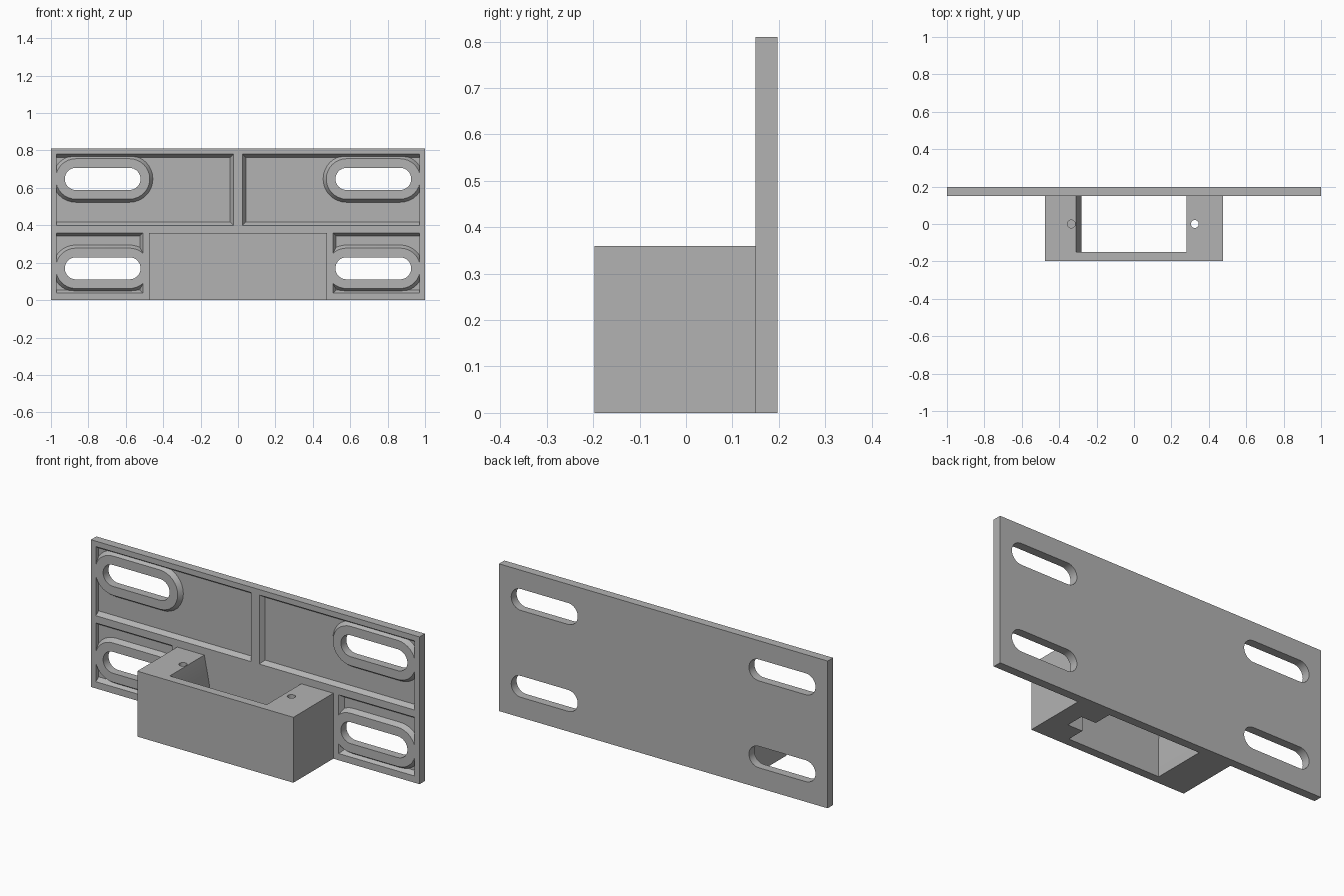
import bpy, bmesh, math

if "Cube" in bpy.data.objects:
    bpy.data.objects.remove(bpy.data.objects["Cube"], do_unlink=True)

grey = bpy.data.materials.new("plain_grey")
grey.use_nodes = True
grey.diffuse_color = (0.45, 0.45, 0.45, 1)
grey.node_tree.nodes["Principled BSDF"].inputs["Base Color"].default_value = (0.45, 0.45, 0.45, 1)

FACE, BACK, DEPTH, TAPER = 0.15, 0.197, 0.025, 0.017
FLOOR = FACE + DEPTH


def loft(name, ring_a, ring_b):
    """Solid between two matching rings of 3D points."""
    bm = bmesh.new()
    a = [bm.verts.new(p) for p in ring_a]
    b = [bm.verts.new(p) for p in ring_b]
    bm.faces.new(a)
    bm.faces.new(b[::-1])
    for i in range(len(a)):
        j = (i + 1) % len(a)
        bm.faces.new((a[i], b[i], b[j], a[j]))
    bmesh.ops.recalc_face_normals(bm, faces=bm.faces)
    mesh = bpy.data.meshes.new(name)
    bm.to_mesh(mesh)
    bm.free()
    mesh.materials.append(grey)
    obj = bpy.data.objects.new(name, mesh)
    bpy.context.scene.collection.objects.link(obj)
    return obj


def rect(x0, x1, z0, z1, y):
    return [(x0, y, z0), (x1, y, z0), (x1, y, z1), (x0, y, z1)]


def box(name, x0, x1, y0, y1, z0, z1):
    return loft(name, rect(x0, x1, z0, z1, y0), rect(x0, x1, z0, z1, y1))


def stadium(x0, x1, z, r, y, steps=16):
    """Rounded slot outline around the centre line x0..x1."""
    pts = []
    for cx, start in ((x1, -90), (x0, 90)):
        for i in range(steps + 1):
            a = math.radians(start + 180 * i / steps)
            pts.append((cx + r * math.cos(a), y, z + r * math.sin(a)))
    return pts


def circle(x, r, z, steps=24):
    return [(x + r * math.cos(math.tau * i / steps), r * math.sin(math.tau * i / steps), z)
            for i in range(steps)]


def cut(target, cutter):
    """Subtract the cutter and discard it."""
    mod = target.modifiers.new("cut", 'BOOLEAN')
    mod.operation, mod.solver, mod.object = 'DIFFERENCE', 'EXACT', cutter
    bpy.context.view_layer.update()
    graph = bpy.context.evaluated_depsgraph_get()
    mesh = bpy.data.meshes.new_from_object(target.evaluated_get(graph))
    target.modifiers.clear()
    target.data = mesh
    bpy.data.objects.remove(cutter, do_unlink=True)


# Back plate with tapered pockets and long slots
plate = box("mounting_plate", -1, 1, FACE, BACK, 0, 0.81)
SLOT_IN, SLOT_OUT = 0.58, 0.867


def pocket_ring(side, inner, z0, z1, y):
    t = TAPER * (y - FACE) / DEPTH
    xs = sorted((side * (inner + t), side * 0.97))
    return rect(xs[0], xs[1], z0 + t, z1 - t, y)


def boss_ring(x0, x1, z, y):
    return stadium(x0, x1, z, 0.108 + TAPER * (y - FACE) / DEPTH, y)


for side in (-1, 1):
    x0, x1 = sorted((side * SLOT_IN, side * SLOT_OUT))
    for inner, z0, z1, slot_z in ((0.025, 0.4, 0.78, 0.648), (0.508, 0.037, 0.36, 0.17)):
        pocket = loft("pocket", pocket_ring(side, inner, z0, z1, FACE - 0.01),
                      pocket_ring(side, inner, z0, z1, FLOOR))
        boss = loft("boss", boss_ring(x0, x1, slot_z, FACE - 0.03),
                    boss_ring(x0, x1, slot_z, FLOOR + 0.01))
        cut(pocket, boss)
        cut(plate, pocket)
        cut(plate, loft("slot", stadium(x0, x1, slot_z, 0.059, FACE - 0.05),
                        stadium(x0, x1, slot_z, 0.059, BACK + 0.05)))

# Front holder: open frame around a rectangular shaft
holder = box("front_holder", -0.475, 0.475, -0.197, FACE, 0, 0.36)
cut(holder, box("shaft", -0.28, 0.28, -0.15, FACE + 0.05, -0.05, 0.41))

# Steep lead-in on one inner wall
profile = [(-0.2, 0.41), (-0.32, 0.41), (-0.31, 0.36), (-0.28, 0.21), (-0.2, 0.21)]
cut(holder, loft("lead_in", [(x, -0.15, z) for x, z in profile],
                 [(x, FACE + 0.05, z) for x, z in profile]))

# Side notch open at the bottom, and the two screw holes
cut(holder, box("notch", 0.2, 0.37, -0.05, 0.05, -0.05, 0.3))
cut(holder, loft("through_hole", circle(0.325, 0.021, 0.25), circle(0.325, 0.021, 0.4)))
cut(holder, loft("blind_hole", circle(-0.335, 0.021, 0.2), circle(-0.335, 0.021, 0.4)))

# Smooth curved walls, keep edges sharp
bpy.ops.object.select_all(action='DESELECT')
for obj in (plate, holder):
    obj.select_set(True)
bpy.context.view_layer.objects.active = plate
bpy.ops.object.shade_smooth_by_angle(angle=math.radians(25))
